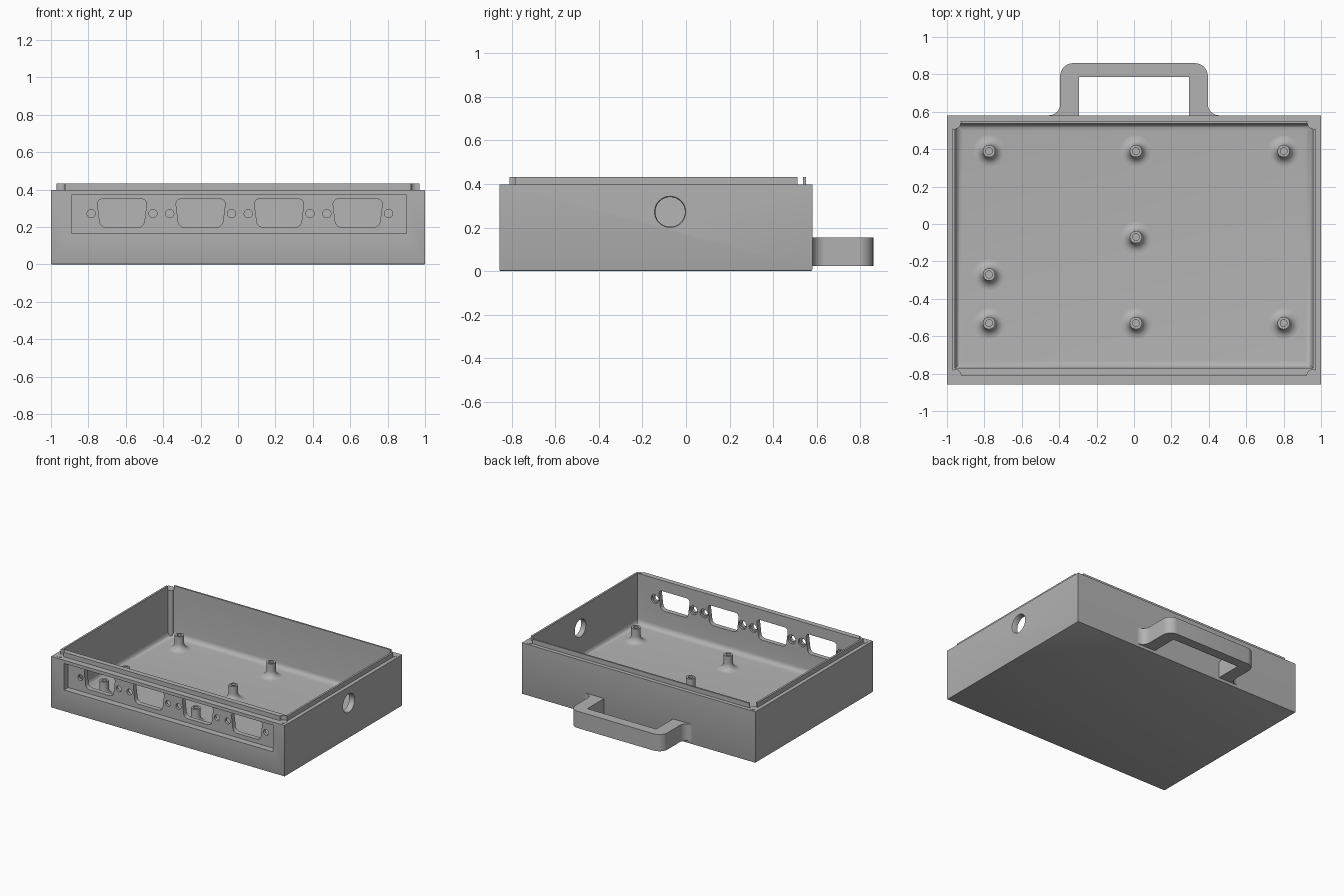
import bpy, bmesh, math
from mathutils import Matrix, Vector

cube = bpy.data.objects.get("Cube")
if cube:
    bpy.data.objects.remove(cube, do_unlink=True)

grey = bpy.data.materials.new("plain grey")
grey.use_nodes = True
colour = (0.45, 0.45, 0.45, 1)
grey.diffuse_color = colour
grey.node_tree.nodes["Principled BSDF"].inputs["Base Color"].default_value = colour

# Main dimensions
FRONT, BACK, RIM, LIP_TOP, FLOOR = -0.857, 0.58, 0.397, 0.432, 0.04
IN_X, IN_FRONT, IN_BACK = 0.956, -0.77, 0.537
PANEL_Y, PORT_Z = -0.807, 0.272
POSTS = [(x, y) for x in (-0.955, 0.955) for y in (-0.81, 0.537)]


def finish(bm, name):
    bmesh.ops.recalc_face_normals(bm, faces=bm.faces)
    mesh = bpy.data.meshes.new(name)
    bm.to_mesh(mesh)
    bm.free()
    mesh.materials.append(grey)
    ob = bpy.data.objects.new(name, mesh)
    bpy.context.collection.objects.link(ob)
    return ob


def box(name, lo, hi, bottom_bevel=0, segments=1):
    bm = bmesh.new()
    lo, hi = Vector(lo), Vector(hi)
    bmesh.ops.create_cube(bm, size=1)
    for v in bm.verts:
        v.co = (lo + hi) / 2 + v.co * (hi - lo)
    if bottom_bevel:
        edges = [e for e in bm.edges if all(v.co.z < lo.z + 0.001 for v in e.verts)]
        bmesh.ops.bevel(bm, geom=edges, offset=bottom_bevel, segments=segments,
                        profile=0.5, affect='EDGES')
    return finish(bm, name)


def cylinder(name, centre, r1, r2, depth, axis='Z', sides=32):
    bm = bmesh.new()
    turn = {'X': Matrix.Rotation(math.pi / 2, 4, 'Y'),
            'Y': Matrix.Rotation(-math.pi / 2, 4, 'X'), 'Z': Matrix()}[axis]
    bmesh.ops.create_cone(bm, cap_ends=True, segments=sides, radius1=r1, radius2=r2,
                          depth=depth, matrix=Matrix.Translation(centre) @ turn)
    return finish(bm, name)


def extrude(name, points, offset, corner=0):
    bm = bmesh.new()
    face = bm.faces.new([bm.verts.new(p) for p in points])
    new = bmesh.ops.extrude_face_region(bm, geom=[face])["geom"]
    moved = {v for v in new if isinstance(v, bmesh.types.BMVert)}
    bmesh.ops.translate(bm, verts=list(moved), vec=offset)
    if corner:
        edges = [e for e in bm.edges if sum(v in moved for v in e.verts) == 1]
        bmesh.ops.bevel(bm, geom=edges, offset=corner, segments=5,
                        profile=0.5, affect='EDGES')
    return finish(bm, name)


def cut(target, cutter):
    mod = target.modifiers.new("cut", 'BOOLEAN')
    mod.operation, mod.solver, mod.object = 'DIFFERENCE', 'EXACT', cutter
    bpy.context.view_layer.objects.active = target
    bpy.ops.object.modifier_apply(modifier=mod.name)
    bpy.data.objects.remove(cutter, do_unlink=True)


def smooth(ob):
    bpy.ops.object.select_all(action='DESELECT')
    ob.select_set(True)
    bpy.context.view_layer.objects.active = ob
    bpy.ops.object.shade_smooth_by_angle(angle=math.radians(35))


def cavity():
    return box("cavity_cutter", (-IN_X, IN_FRONT, FLOOR), (IN_X, IN_BACK, 0.6), 0.04, 6)


def arc(cx, cy, r, start, end, steps=8):
    angles = [math.radians(start + (end - start) * i / steps) for i in range(steps + 1)]
    return [(cx + r * math.cos(a), cy + r * math.sin(a)) for a in angles]


# Open tray with a rounded inner floor edge
tray = box("tray", (-1, FRONT, 0), (1, BACK, RIM), 0.007, 2)
cut(tray, cavity())

# Recessed connector panel on the front
cut(tray, box("panel_cutter", (-0.89, -1, 0.167), (0.9, PANEL_Y, 0.372)))
for cx in (-0.62, -0.2, 0.22, 0.64):
    outline = [(cx - 0.135, -0.9, 0.35), (cx + 0.135, -0.9, 0.35),
               (cx + 0.116, -0.9, 0.199), (cx - 0.116, -0.9, 0.199)]
    cut(tray, extrude("port_cutter", outline, (0, 0.25, 0), 0.03))
    for sx in (cx - 0.165, cx + 0.165):
        cut(tray, cylinder("screw_cutter", (sx, -0.78, PORT_Z), 0.022, 0.022, 0.2, 'Y'))
        cut(tray, cylinder("pocket_cutter", (sx, -0.735, PORT_Z), 0.033, 0.033, 0.1, 'Y'))

# Round cable hole with a chamfered edge in one side wall
cut(tray, cylinder("cable_cutter", (1, -0.073, PORT_Z), 0.068, 0.068, 0.2, 'X', 48))
cut(tray, cylinder("chamfer_cutter", (1, -0.073, PORT_Z), 0.066, 0.078, 0.02, 'X', 48))
smooth(tray)

# Raised lip, notched around the corner posts
lip = box("lip", (-0.971, -0.81, RIM), (0.971, 0.55, LIP_TOP))
cut(lip, cavity())
for x, y in POSTS:
    cut(lip, cylinder("notch_cutter", (x, y, RIM), 0.03, 0.03, 0.2))
smooth(lip)

# Corner posts
for x, y in POSTS:
    height = RIM - 0.02
    smooth(cylinder("corner_post", (x, y, 0.021 + height / 2), 0.028, 0.028, height))

# Hollow standoffs with flared feet
flare = arc(0.083, FLOOR + 0.05, 0.05, 270, 180)
profile = flare + [(0.033, 0.148), (0.018, 0.148), (0.018, 0.05), (0, 0.05)]
for x, y in [(-0.775, 0.39), (0.01, 0.39), (0.8, 0.39), (0.01, -0.07),
             (-0.775, -0.27), (-0.775, -0.53), (0.01, -0.53), (0.8, -0.53)]:
    bm = bmesh.new()
    verts = [bm.verts.new((r, 0, z)) for r, z in profile]
    edges = [bm.edges.new(pair) for pair in zip(verts, verts[1:])]
    bmesh.ops.spin(bm, geom=verts + edges, cent=(0, 0, 0), axis=(0, 0, 1),
                   angle=math.tau, steps=32)
    bmesh.ops.remove_doubles(bm, verts=bm.verts, dist=0.0001)
    standoff = finish(bm, "standoff")
    # keep the outer surface facing outwards
    flare_face = max(standoff.data.polygons, key=lambda p: p.center.xy.length)
    if flare_face.normal.z < 0:
        standoff.data.flip_normals()
    standoff.location = (x, y, 0)
    smooth(standoff)

# Carrying handle on the back
half = (arc(0.325, 0.79, 0.07, 90, 0) + arc(0.455, 0.641, 0.06, 180, 270)
        + [(0.455, BACK - 0.004), (0.295, BACK - 0.004), (0.295, 0.785)])
loop = half + [(-x, y) for x, y in reversed(half)]
smooth(extrude("handle", [(x, y, 0.024) for x, y in loop], (0, 0, 0.13)))
